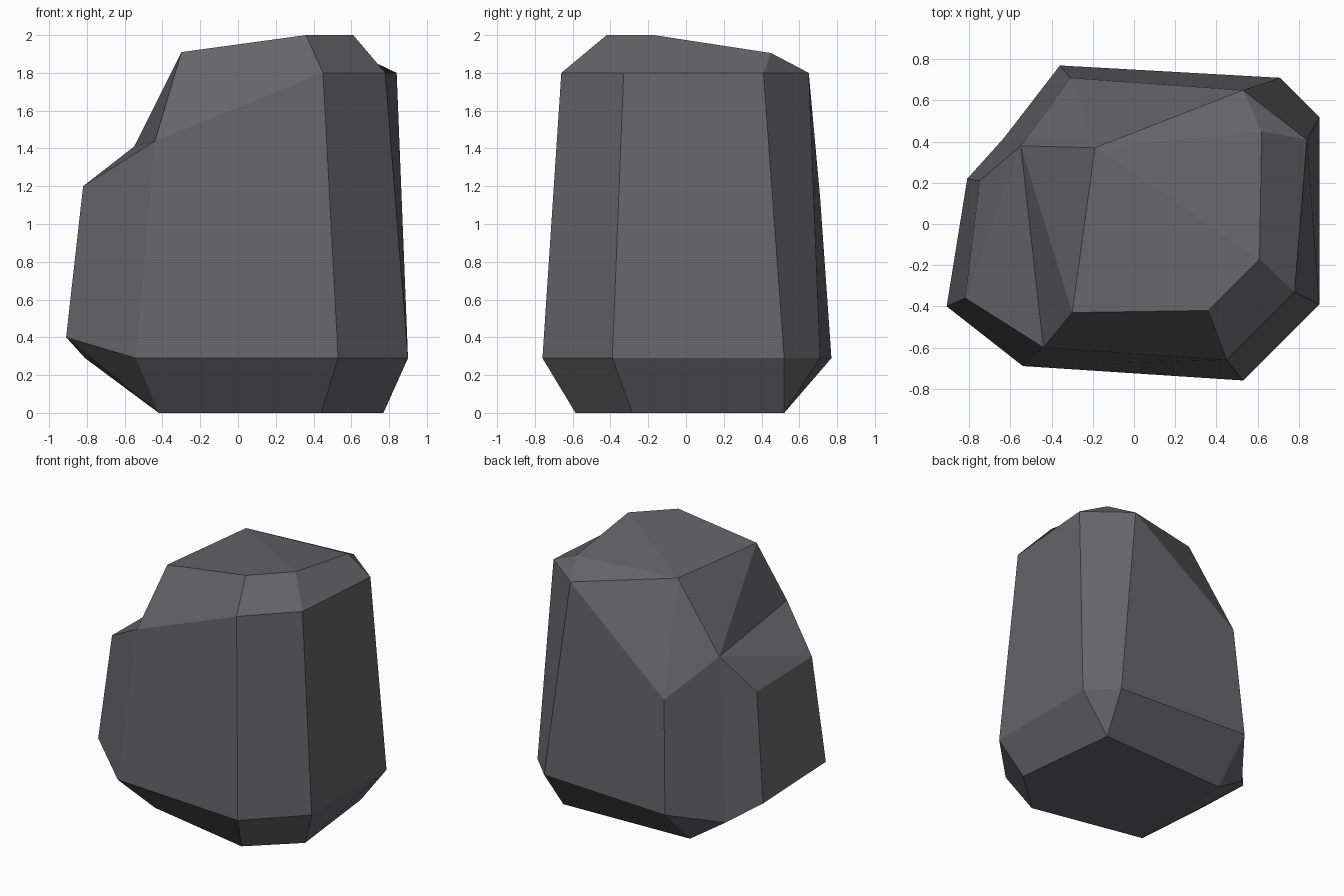
import bpy, bmesh

if "Cube" in bpy.data.objects:
    bpy.data.objects.remove(bpy.data.objects["Cube"])

# Rock colour
stone = bpy.data.materials.new("dark_grey_stone")
stone.diffuse_color = (0.13, 0.127, 0.137, 1)
stone.use_nodes = True
stone.node_tree.nodes["Principled BSDF"].inputs["Base Color"].default_value = stone.diffuse_color

bm = bmesh.new()


def ring(points):
    return [bm.verts.new(p) for p in points]


def faces(*groups):
    for g in groups:
        bm.faces.new(g)


# Foot outline on the ground
f_left, f_front, f_right, f_corner, f_back = foot = ring([
    (-.42, -.41, 0), (.44, -.585, 0), (.77, -.285, 0), (.68, .52, 0), (-.37, .48, 0)])

# Widest outline, counter-clockwise from front left, with the chipped corner at index 6
low = ring([(-.54, -.69, .29), (.53, -.76, .29), (.90, -.39, .29), (.90, .52, .29),
            (.71, .71, .29), (-.36, .77, .29), (-.63, .42, .17), (-.81, .22, .29),
            (-.91, -.40, .40)])

# Shoulder outline, same order; index 6 is the inner corner of the left ledge
high = ring([(-.44, -.60, 1.44), (.45, -.66, 1.8), (.78, -.33, 1.8), (.84, .41, 1.8),
             (.53, .65, 1.8), (-.31, .71, 1.14), (-.55, .38, 1.41), (-.75, .21, 1.13),
             (-.82, -.36, 1.20)])

# Crown outline
crown = ring([(-.30, -.43, 1.91), (.36, -.42, 2), (.61, -.17, 2),
              (.62, .45, 1.905), (-.19, .37, 1.915)])

# Side walls
for i in range(9):
    j = (i + 1) % 9
    faces((low[i], low[j], high[j], high[i]))

# Underside bevels and foot
faces(foot[::-1],
      (f_left, f_front, low[1], low[0]), (f_front, f_right, low[2], low[1]),
      (f_right, f_corner, low[3], low[2]), (f_corner, low[4], low[3]),
      (f_corner, f_back, low[5], low[4]), (f_back, low[6], low[5]),
      (f_back, f_left, low[6]), (f_left, low[7], low[6]),
      (f_left, low[8], low[7]), (f_left, low[0], low[8]))

# Upper bevels, left ledge and notch
t1, t2, t3, t4, t5 = crown
faces((high[0], high[1], t2, t1), (high[1], high[2], t3, t2),
      (high[2], high[3], t4, t3), (high[3], high[4], t4),
      (high[4], t5, t4), (high[4], high[5], t5), (high[5], high[6], t5),
      (high[6], t1, t5), (high[6], high[0], t1),
      (high[8], high[0], high[6]), (high[8], high[6], high[7]),
      (t1, t2, t3, t5), (t3, t4, t5))

bmesh.ops.recalc_face_normals(bm, faces=bm.faces)
mesh = bpy.data.meshes.new("rock")
bm.to_mesh(mesh)
bm.free()
mesh.materials.append(stone)
bpy.context.collection.objects.link(bpy.data.objects.new("rock", mesh))
